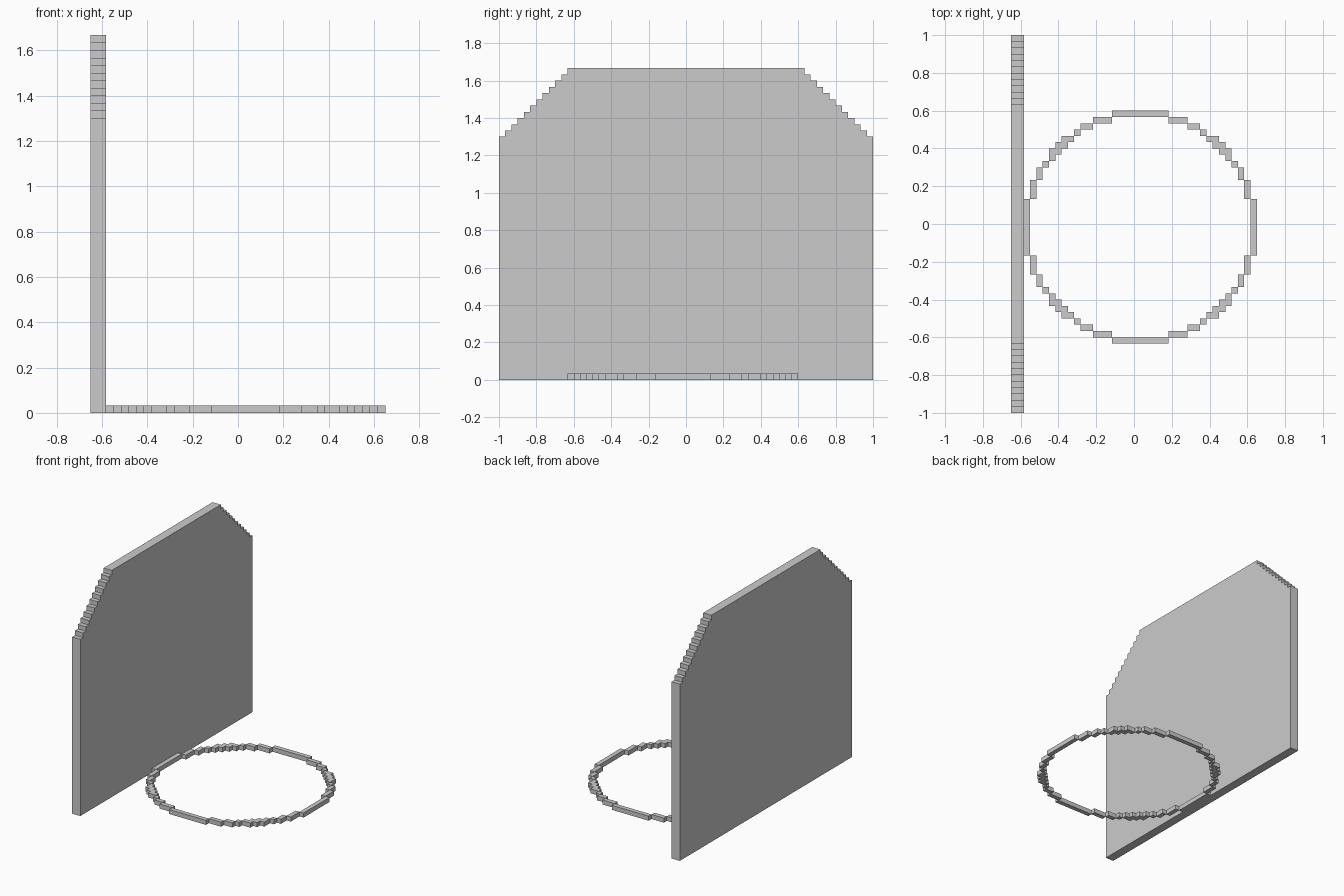
import bpy, bmesh, math

if "Cube" in bpy.data.objects:
    bpy.data.objects.remove(bpy.data.objects["Cube"])

V = 1 / 30  # block size: the model is 60 blocks wide


def finish(bm, name):
    mesh = bpy.data.meshes.new(name)
    bm.to_mesh(mesh)
    bm.free()
    obj = bpy.data.objects.new(name, mesh)
    bpy.context.collection.objects.link(obj)
    return obj


# Backboard: two blocks thick, top corners cut in 11 stair steps
def make_backboard():
    half = [(-30, 0)]
    for k in range(12):
        half += [(-30 + k, 38 + k if k else 0), (-30 + k, 39 + k)]
    half = half[2:]
    half.insert(0, (-30, 0))
    outline = half + [(-y, z) for y, z in reversed(half)]
    bm = bmesh.new()
    face = bm.faces.new([bm.verts.new((-19.5 * V, y * V, z * V)) for y, z in outline])
    new = bmesh.ops.extrude_face_region(bm, geom=[face], use_keep_orig=True)["geom"]
    moved = [g for g in new if isinstance(g, bmesh.types.BMVert)]
    bmesh.ops.translate(bm, verts=moved, vec=(2 * V, 0, 0))
    bmesh.ops.recalc_face_normals(bm, faces=bm.faces)
    return finish(bm, "backboard")


# Hoop: one-block-thick blocky circle, outer faces only
def make_hoop(radius=18, cx=1.0, cy=-0.5):
    span = range(-radius, radius + 1)
    cells = {(i, j) for i in span for j in span
             if abs(math.hypot(i, j) - radius) < 0.5}
    bm = bmesh.new()

    def quad(*pts):
        bm.faces.new([bm.verts.new(((x + cx) * V, (y + cy) * V, z * V))
                      for x, y, z in pts])

    for i, j in sorted(cells):
        c = [(i - .5, j - .5), (i + .5, j - .5), (i + .5, j + .5), (i - .5, j + .5)]
        quad(*[(x, y, 1) for x, y in c])
        quad(*[(x, y, 0) for x, y in reversed(c)])
        for k, (di, dj) in enumerate([(0, -1), (1, 0), (0, 1), (-1, 0)]):
            if (i + di, j + dj) not in cells:
                a, b = c[k], c[(k + 1) % 4]
                quad((*a, 0), (*b, 0), (*b, 1), (*a, 1))
    bmesh.ops.remove_doubles(bm, verts=bm.verts, dist=1e-5)
    return finish(bm, "hoop")


make_backboard()
make_hoop()
